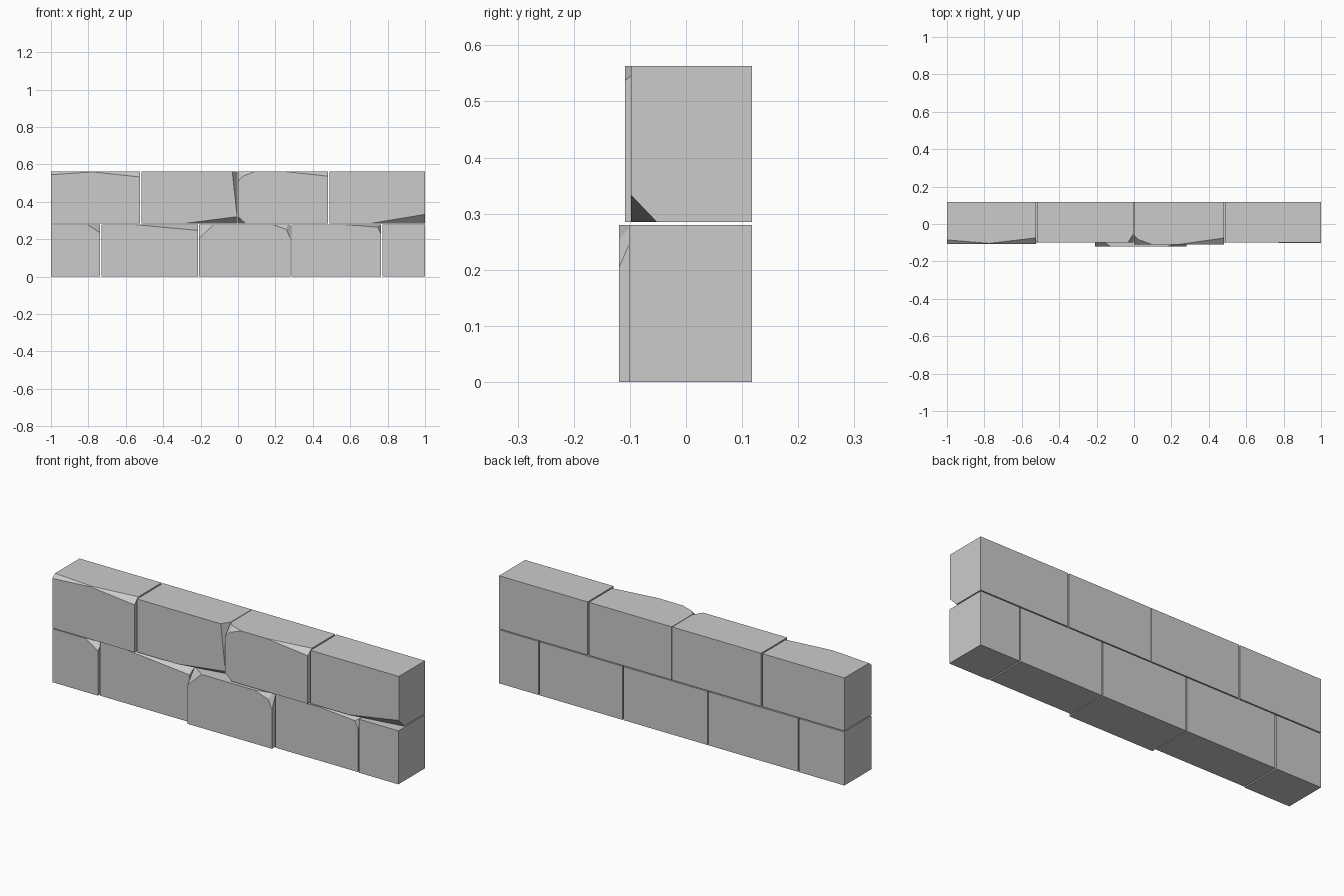
import bpy
import bmesh
from mathutils import Vector

default = bpy.data.objects.get("Cube")
if default:
    bpy.data.objects.remove(default, do_unlink=True)

# One plain stone colour
stone = bpy.data.materials.new("stone grey")
stone.use_nodes = True
grey = (0.6, 0.6, 0.6, 1.0)
stone.diffuse_color = grey
stone.node_tree.nodes["Principled BSDF"].inputs["Base Color"].default_value = grey

BACK = 0.118
ROWS = {"lower": (0.0, 0.28), "upper": (0.285, 0.563)}


def chip(bm, corner, dx, dy, dz):
    """Slice off a front corner, reaching dx, dy, dz along its three edges."""
    normal = Vector((-1 / dx, -1 / dy, -1 / dz)).normalized()
    bmesh.ops.bisect_plane(
        bm, geom=bm.verts[:] + bm.edges[:] + bm.faces[:], dist=1e-6,
        plane_co=corner + Vector((dx, 0, 0)), plane_no=normal, clear_outer=True)
    rim = [e for e in bm.edges if e.is_boundary]
    if rim:
        bmesh.ops.holes_fill(bm, edges=rim, sides=0)


def block(name, row, x0, x1, front, chips=()):
    """A squared stone; chips are (side, level, reach x, reach y, reach z)."""
    z0, z1 = ROWS[row]
    bm = bmesh.new()
    bmesh.ops.create_cube(bm, size=1)
    for v in bm.verts:
        v.co = (x0 if v.co.x < 0 else x1,
                front if v.co.y < 0 else BACK,
                z0 if v.co.z < 0 else z1)
    for side, level, dx, dy, dz in chips:
        corner = Vector((x0 if side == "L" else x1, front,
                         z1 if level == "top" else z0))
        chip(bm, corner, dx if side == "L" else -dx, dy,
             -dz if level == "top" else dz)
    bmesh.ops.recalc_face_normals(bm, faces=bm.faces)
    mesh = bpy.data.meshes.new(name)
    bm.to_mesh(mesh)
    bm.free()
    mesh.materials.append(stone)
    bpy.context.collection.objects.link(bpy.data.objects.new(name, mesh))


# Lower course
block("lower_block_1", "lower", -1.0, -0.738, -0.104,
      [("R", "top", 0.07, 0.05, 0.045)])
block("lower_block_2", "lower", -0.731, -0.213, -0.098,
      [("R", "top", 0.36, 0.06, 0.033)])
block("lower_block_3", "lower", -0.208, 0.28, -0.119,
      [("L", "top", 0.08, 0.06, 0.075),
       ("R", "top", 0.10, 0.025, 0.035),
       ("R", "top", 0.035, 0.033, 0.075)])
block("lower_block_4", "lower", 0.286, 0.765, -0.099,
      [("R", "top", 0.22, 0.05, 0.017),
       ("R", "top", 0.025, 0.04, 0.055)])
block("lower_block_5", "lower", 0.772, 1.0, -0.102)

# Upper course
block("upper_block_1", "upper", -1.0, -0.525, -0.107,
      [("L", "top", 0.27, 0.022, 0.018),
       ("R", "top", 0.28, 0.033, 0.03)])
block("upper_block_2", "upper", -0.517, -0.003, -0.098,
      [("R", "bottom", 0.28, 0.05, 0.036),
       ("R", "top", 0.028, 0.045, 0.26)])
block("upper_block_3", "upper", 0.0, 0.48, -0.109,
      [("L", "top", 0.095, 0.035, 0.035),
       ("L", "top", 0.05, 0.05, 0.055),
       ("L", "bottom", 0.04, 0.05, 0.036),
       ("R", "top", 0.24, 0.034, 0.026)])
block("upper_block_4", "upper", 0.488, 1.0, -0.098,
      [("R", "bottom", 0.29, 0.046, 0.048)])
